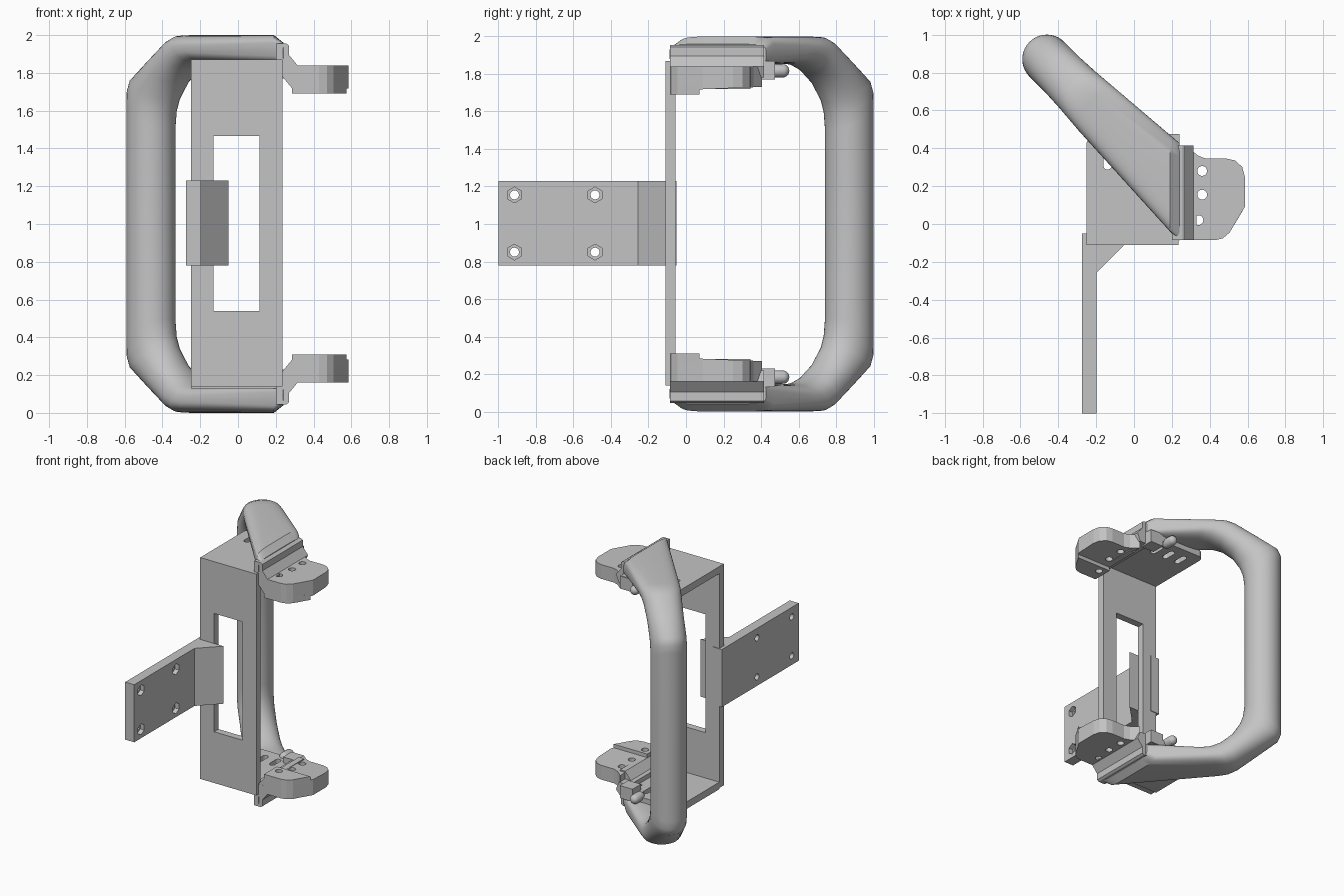
import bpy, bmesh, math
from mathutils import Vector

if "Cube" in bpy.data.objects:
    bpy.data.objects.remove(bpy.data.objects["Cube"])

grey = bpy.data.materials.new("light grey plastic")
grey.use_nodes = True
colour = (0.55, 0.55, 0.55, 1)
grey.diffuse_color = colour
grey.node_tree.nodes["Principled BSDF"].inputs["Base Color"].default_value = colour

MID = 1.0  # height of the mirror plane


def finish(name, bm, mirrored=False):
    """Store a mesh whose origin lies on the mirror plane."""
    bmesh.ops.recalc_face_normals(bm, faces=bm.faces)
    bmesh.ops.translate(bm, verts=bm.verts, vec=(0, 0, -MID))
    mesh = bpy.data.meshes.new(name)
    bm.to_mesh(mesh)
    bm.free()
    mesh.materials.append(grey)
    ob = bpy.data.objects.new(name, mesh)
    ob.location.z = MID
    bpy.context.collection.objects.link(ob)
    if mirrored:
        mod = ob.modifiers.new("mirror", 'MIRROR')
        mod.use_axis = (False, False, True)
        mod.merge_threshold = 0.0005
    return ob


def prism(name, points, axis, lo, hi, mirrored=False):
    """Extrude an outline along x, y or z."""
    bm = bmesh.new()

    def place(p, d):
        return {'x': (d, *p), 'y': (p[0], d, p[1]), 'z': (*p, d)}[axis]
    a = [bm.verts.new(place(p, lo)) for p in points]
    b = [bm.verts.new(place(p, hi)) for p in points]
    bm.faces.new(a)
    bm.faces.new(b)
    for i in range(len(a)):
        j = (i + 1) % len(a)
        bm.faces.new((a[i], a[j], b[j], b[i]))
    return finish(name, bm, mirrored)


def rect(x0, x1, y0, y1):
    return [(x0, y0), (x1, y0), (x1, y1), (x0, y1)]


def disc(cx, cy, r, n=20):
    return [(cx + r * math.sin(math.tau * i / n), cy + r * math.cos(math.tau * i / n))
            for i in range(n)]


def slot(cx, cy, r, half):
    return [(x, y + math.copysign(half, y - cy + 1e-6)) for x, y in disc(cx, cy, r)]


def cut(ob, points, axis, lo, hi):
    cutter = prism(ob.name + "_cutter", points, axis, lo, hi)
    cutter.hide_render = True
    cutter.hide_viewport = True
    mod = ob.modifiers.new("cut", 'BOOLEAN')
    mod.object = cutter
    mod.solver = 'EXACT'
    mod.operation = 'DIFFERENCE'
    ob.modifiers.move(len(ob.modifiers) - 1, 0)


# Front plate with its window
plate = prism("front_plate", rect(-0.25, 0.235, 0.14, 1.87), 'y', -0.11, -0.055)
cut(plate, rect(-0.13, 0.115, 0.54, 1.465), 'y', -0.3, 0.1)

# Upper and lower shelves with a row of slots
shelf = prism("shelf", [(-0.25, -0.056), (0.235, -0.056), (0.235, 0.47), (-0.21, 0.47),
                        (-0.24, 0.455), (-0.25, 0.43)], 'z', 1.815, 1.87, True)
for i in range(4):
    cut(shelf, slot(-0.14 + 0.11 * i, 0.345, 0.022, 0.035), 'z', 1.7, 1.95)
prism("shelf_rib", rect(0.13, 0.24, 0.37, 0.475), 'z', 1.77, 1.868, True)

# Rounded peg behind each shelf
bm = bmesh.new()
bmesh.ops.create_uvsphere(bm, u_segments=20, v_segments=12, radius=0.036)
for v in bm.verts:
    v.co = Vector((v.co.x + 0.08, v.co.z + (0.515 if v.co.z > 0 else 0.46), v.co.y + 1.817))
peg = finish("shelf_peg", bm, True)

# Bracket with nut recesses and gusset
bracket = prism("side_bracket", rect(-0.275, -0.197, -1.0, -0.05), 'z', 0.78, 1.23)
for y in (-0.915, -0.485):
    for z in (0.85, 1.155):
        cut(bracket, disc(y, z, 0.024), 'x', -0.4, -0.1)
        cut(bracket, disc(y, z, 0.042, 6), 'x', -0.23, -0.1)
prism("bracket_gusset", [(-0.2, -0.26), (-0.05, -0.108), (-0.2, -0.108)], 'z', 0.78, 1.23)

# Clamp ears: mounting ridge, neck, ear and pad
prism("ear_ridge", [(0.2, 1.955), (0.255, 1.955), (0.27, 1.945), (0.27, 1.895),
                    (0.315, 1.84), (0.29, 1.78), (0.2, 1.78)], 'y', -0.085, 0.415, True)
prism("ear_neck", [(0.2, 1.84), (0.235, 1.78), (0.285, 1.72), (0.33, 1.72), (0.33, 1.838)],
      'y', -0.084, 0.345, True)
ear = prism("ear", [(0.285, -0.085), (0.43, -0.085), (0.47, -0.075), (0.505, -0.045),
                    (0.585, 0.09), (0.585, 0.25), (0.572, 0.3), (0.535, 0.335), (0.49, 0.345),
                    (0.38, 0.345), (0.34, 0.36), (0.285, 0.405)], 'z', 1.715, 1.84, True)
for v in ear.data.vertices:  # underside slopes gently to the rear
    if v.co.z < 0.8:
        v.co.z += 0.04 * v.co.y
pad = prism("ear_pad", [(0.285, -0.085), (0.43, -0.085), (0.47, -0.075), (0.505, -0.045),
                        (0.575, 0.072), (0.285, 0.072)], 'z', 1.69, 1.735, True)
for x, y in ((0.34, 0.02), (0.36, 0.155), (0.36, 0.28)):
    cut(ear, disc(x, y, 0.026), 'z', 1.6, 1.9)
cut(pad, disc(0.34, 0.02, 0.026), 'z', 1.6, 1.9)

# Handle: lofted sections from the round grip to the wide flat ends
along = Vector((0.707, -0.707, 0))
across = Vector((0.707, 0.707, 0))
grip = Vector((-0.46, 0.87, 0))
bend = [((0.13, 1.0), (-0.13, 1.0)), ((0.13, 1.5), (-0.13, 1.66)),
        ((0.14, 1.58), (-0.13, 1.72)), ((0.165, 1.65), (-0.11, 1.77)),
        ((0.22, 1.74), (0.03, 1.87)), ((0.3, 1.81), (0.18, 1.975)),
        ((0.38, 1.845), (0.24, 1.997)), ((0.45, 1.855), (0.32, 2.0))]
stations = []
for i, (inner, outer) in enumerate(bend):
    a, b = (grip + along * s + Vector((0, 0, z)) for s, z in (inner, outer))
    stations.append((a, b, across * (0.13 + 0.006 * max(0, i - 4)), 1 - 0.06 * max(0, i - 3)))
for x, y, top, half in ((0.19, 0.215, 2.0, 0.255), (0.24, 0.17, 1.96, 0.258)):
    stations.append((Vector((x, y, 1.85)), Vector((x, y, top)), Vector((0, half, 0)), 0.4))

N = 40
bm = bmesh.new()
rings = []
for a, b, wide, power in stations:
    ring = []
    for k in range(N):
        c, s = math.cos(math.tau * k / N), math.sin(math.tau * k / N)
        c, s = (math.copysign(abs(t) ** power, t) for t in (c, s))
        ring.append(bm.verts.new((a + b) / 2 + (b - a) / 2 * c + wide * s))
    rings.append(ring)
for r0, r1 in zip(rings, rings[1:]):
    for k in range(N):
        j = (k + 1) % N
        bm.faces.new((r0[k], r0[j], r1[j], r1[k]))
bm.faces.new(rings[-1])
handle = finish("handle", bm, True)

# Smooth the rounded parts
bpy.ops.object.select_all(action='DESELECT')
for ob in (handle, peg):
    ob.select_set(True)
bpy.context.view_layer.objects.active = handle
bpy.ops.object.shade_smooth_by_angle(angle=math.radians(35))
